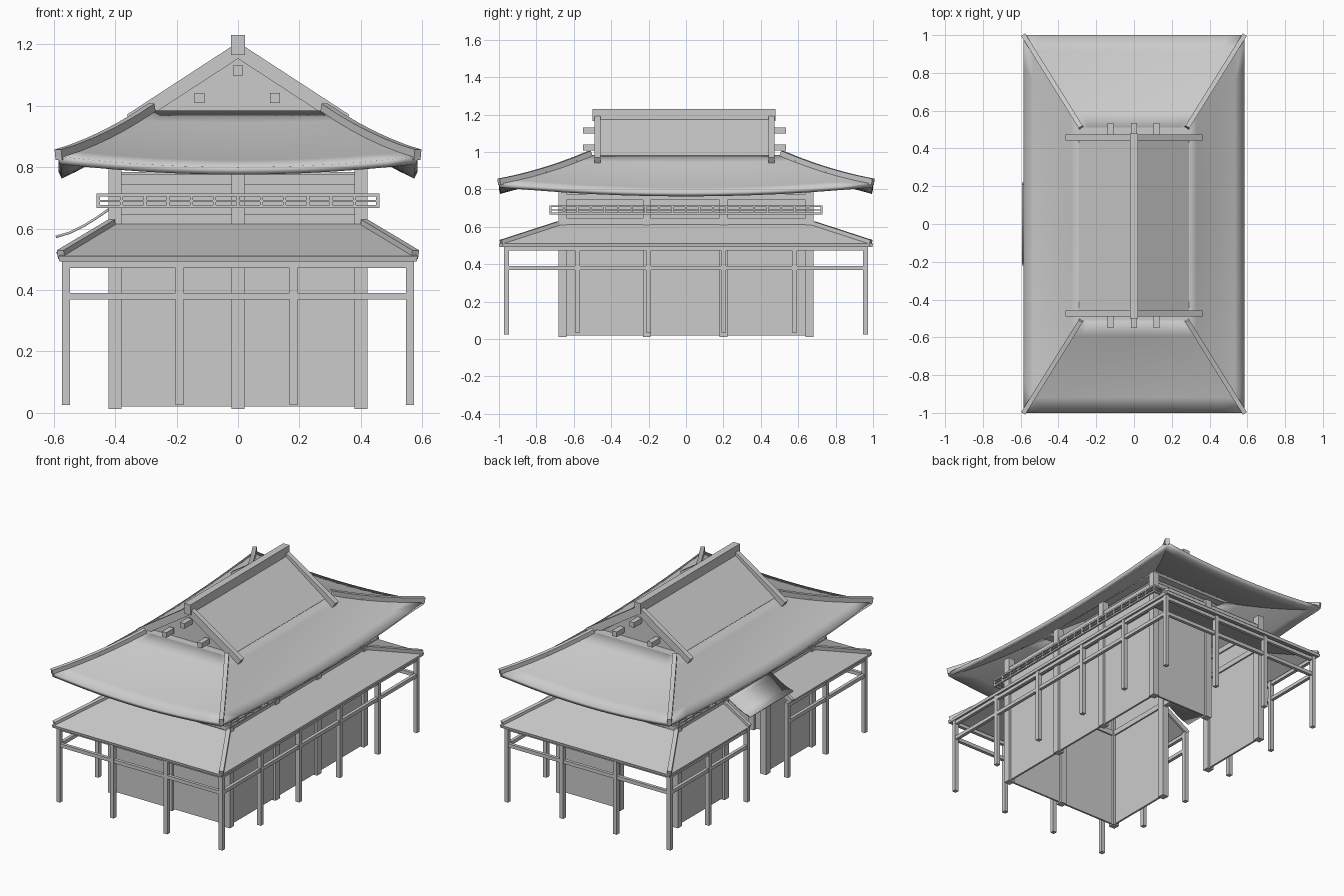
import bpy, bmesh
from mathutils import Vector, Matrix

cube = bpy.data.objects.get("Cube")
if cube:
    bpy.data.objects.remove(cube, do_unlink=True)

GREY = (0.6, 0.6, 0.6, 1)
mat = bpy.data.materials.new("plain_grey")
mat.use_nodes = True
mat.diffuse_color = GREY
mat.node_tree.nodes["Principled BSDF"].inputs["Base Color"].default_value = GREY


def finish(name, bm, thick=0, smooth=False):
    bmesh.ops.remove_doubles(bm, verts=bm.verts, dist=1e-5)
    bmesh.ops.recalc_face_normals(bm, faces=bm.faces)
    me = bpy.data.meshes.new(name)
    bm.to_mesh(me)
    bm.free()
    me.materials.append(mat)
    ob = bpy.data.objects.new(name, me)
    bpy.context.collection.objects.link(ob)
    if thick:
        mod = ob.modifiers.new("thickness", 'SOLIDIFY')
        mod.thickness = thick
        mod.offset = -1
    if smooth:
        bpy.ops.object.select_all(action='DESELECT')
        ob.select_set(True)
        bpy.context.view_layer.objects.active = ob
        bpy.ops.object.shade_smooth_by_angle()
    return ob


def box(bm, x0, x1, y0, y1, z0, z1):
    m = Matrix.Translation(((x0 + x1) / 2, (y0 + y1) / 2, (z0 + z1) / 2))
    bmesh.ops.create_cube(bm, size=1, matrix=m @ Matrix.Diagonal((x1 - x0, y1 - y0, z1 - z0, 1)))


def post(bm, x, y, w, z0, z1):
    box(bm, x - w / 2, x + w / 2, y - w / 2, y + w / 2, z0, z1)


def beam(bm, p, q, w, h):
    """Box from p to q, w wide sideways and h tall."""
    p, q = Vector(p), Vector(q)
    d = (q - p).normalized()
    side = d.cross(Vector((0, 0, 1))).normalized()
    up = side.cross(d)
    m = Matrix((d, side, up)).transposed().to_4x4()
    m.translation = (p + q) / 2
    bmesh.ops.create_cube(bm, size=1, matrix=m @ Matrix.Diagonal(((q - p).length, w, h, 1)))


def ring(bm, x, y, z, w, h):
    """Rectangular ring of four beams."""
    for s in (-1, 1):
        beam(bm, (-x - w / 2, s * y, z), (x + w / 2, s * y, z), w, h)
        beam(bm, (s * x, -y - w / 2, z), (s * x, y + w / 2, z), w, h)


def patch(bm, f, us, ss):
    """Grid of quads over f(u, s)."""
    g = [[bm.verts.new(f(u, s)) for s in ss] for u in us]
    for i in range(len(us) - 1):
        for j in range(len(ss) - 1):
            bm.faces.new((g[i][j], g[i][j + 1], g[i + 1][j + 1], g[i + 1][j]))


# Upper roof: hip skirts that sag in the middle, straight gable slopes above
GX, GY, EX, EY, GZ = 0.28, 0.51, 0.585, 1.0, 0.985
US = [i / 6 for i in range(7)]
SS = [i / 6 - 1 for i in range(13)]


def corner(u):
    return Vector((GX + (EX - GX) * u, GY + (EY - GY) * u, GZ - 0.15 * (1.4 * u - 0.4 * u * u)))


def long_side(k):
    def f(u, s):
        c = corner(u)
        return (k * c.x, s * c.y, c.z - 0.05 * u * (1 - s * s))
    return f


def short_side(k):
    def f(u, s):
        c = corner(u)
        return (s * c.x, k * c.y, c.z - 0.035 * u * (1 - s * s))
    return f


bm = bmesh.new()
for k in (-1, 1):
    patch(bm, long_side(k), US, SS)
    patch(bm, short_side(k), US, SS)
bmesh.ops.remove_doubles(bm, verts=bm.verts, dist=1e-5)
bmesh.ops.recalc_face_normals(bm, faces=bm.faces)
if sum(f.normal.z for f in bm.faces) < 0:
    bmesh.ops.reverse_faces(bm, faces=bm.faces)
finish("upper_roof_skirt", bm, 0.025, True)

bm = bmesh.new()
for k in (-1, 1):
    beam(bm, (0, k * 0.235, 1.17), (k * 0.001, k * 0.235, 1.17), 0.01, 0.01)
    beam(bm, (0, 0, 1.175), (k * 0.285, 0, 0.972), 0.93, 0.022)
    box(bm, -GX, GX, min(k * 0.45, k * GY), max(k * 0.45, k * GY), GZ - 0.02, GZ)
finish("gable_roof_slopes", bm)

# Hip ridges of the upper roof
bm = bmesh.new()
for sx in (-1, 1):
    for sy in (-1, 1):
        for a, b in zip(US, US[1:]):
            p, q = corner(a), corner(b)
            beam(bm, (sx * p.x, sy * p.y, p.z + 0.005), (sx * q.x, sy * q.y, q.z + 0.005), 0.025, 0.035)
finish("upper_hip_ridges", bm)

# Ridge, bargeboards, gable walls and protruding beam ends
bm = bmesh.new()
box(bm, -0.022, 0.022, -0.5, 0.478, 1.165, 1.23)
finish("main_ridge", bm)

boards, walls, ends = bmesh.new(), bmesh.new(), bmesh.new()
for y, k in ((-0.473, -1), (0.458, 1)):
    for s in (-1, 1):
        beam(boards, (0, y, 1.18), (s * 0.35, y, 0.952), 0.032, 0.045)
    tri = [walls.verts.new((x, y - k * 0.01, z)) for x, z in ((-GX, GZ - 0.02), (GX, GZ - 0.02), (0, 1.17))]
    walls.faces.new(tri)
    for x, z in ((-0.125, 1.025), (0, 1.115), (0.12, 1.025)):
        beam(ends, (x, y, z), (x, y + k * 0.077, z), 0.032, 0.032)
finish("bargeboards", boards)
finish("gable_walls", walls, 0.01)
finish("gable_beam_ends", ends)

# Main posts and wall panels
bm = bmesh.new()
WX, WY = 0.4, 0.66
for x in (-WX, WX):
    for y in (-WY, -0.21, 0.2, WY):
        post(bm, x, y, 0.042, 0.012, 0.84)
for y in (-WY, WY):
    post(bm, 0, y, 0.042, 0.012, 0.8)
finish("main_posts", bm)

bm = bmesh.new()
T, Z0, Z1 = 0.006, 0.02, 0.615
box(bm, WX - T, WX + T, -WY, WY, Z0, Z1)
box(bm, -WX, WX, -WY - T, -WY + T, Z0, Z1)
box(bm, 0, WX, WY - T, WY + T, Z0, Z1)
for y0, y1 in ((-WY, -0.21), (0.2, WY)):
    box(bm, -WX - T, -WX + T, y0, y1, Z0, Z1)
finish("lower_walls", bm)

bm = bmesh.new()
ring(bm, WX, WY, 0.7, 0.012, 0.17)
finish("upper_walls", bm)
bm = bmesh.new()
for z in (0.63, 0.76):
    ring(bm, WX, WY, z, 0.03, 0.033)
finish("upper_wall_beams", bm)

# Balcony railing
bm = bmesh.new()
RX, RY = 0.455, 0.725
for z, h in ((0.71, 0.01), (0.69, 0.007), (0.672, 0.01)):
    ring(bm, RX, RY, z, 0.012, h)
for s in (-1, 1):
    for i in range(13):
        post(bm, -RX + 2 * RX * i / 12, s * RY, 0.01, 0.67, 0.712)
    for i in range(1, 20):
        post(bm, s * RX, -RY + 2 * RY * i / 20, 0.01, 0.67, 0.712)
finish("balcony_railing", bm)

# Lower roof, broken on one long side for the entrance
IX, IY, IZ, OZ, GAP = 0.41, 0.68, 0.615, 0.51, 0.21
bm = bmesh.new()


def slope(*pts):
    bm.faces.new([bm.verts.new(p) for p in pts])


slope((IX, -IY, IZ), (EX, -EY, OZ), (EX, EY, OZ), (IX, IY, IZ))
for k in (-1, 1):
    slope((-IX, k * IY, IZ), (-EX, k * EY, OZ), (EX, k * EY, OZ), (IX, k * IY, IZ))
    slope((-IX, k * IY, IZ), (-EX, k * EY, OZ), (-EX, k * GAP, OZ), (-IX, k * GAP, IZ))
finish("lower_roof", bm, 0.018)

bm = bmesh.new()
for sy in (-1, 1):
    for sx in (-1, 1):
        beam(bm, (sx * IX, sy * IY, IZ), (sx * (EX - 0.008), sy * (EY - 0.012), OZ + 0.005), 0.025, 0.03)
    beam(bm, (-IX, sy * GAP, IZ), (-EX, sy * GAP, OZ), 0.02, 0.03)
finish("lower_hip_ridges", bm)

# Curved entrance canopy
bm = bmesh.new()
path = ((-0.42, 0.668), (-0.46, 0.64), (-0.505, 0.612), (-0.55, 0.59), (-0.594, 0.577))
patch(bm, lambda i, s: (path[i][0], s * 0.21, path[i][1]), range(len(path)), (-1, 1))
finish("entrance_canopy", bm, 0.008, True)

# Veranda posts, rails and eave beams
PX, PY = 0.56, 0.96
posts, rails = bmesh.new(), bmesh.new()
for s in (-1, 1):
    for x in (-PX, -0.19, 0.18, PX):
        post(posts, x, s * PY, 0.026, 0.025, 0.5)
    for y in (-0.58, -0.2, 0.2, 0.58):
        post(posts, s * PX, y, 0.026, 0.035, 0.5)
    for z in (0.38, 0.483):
        beam(rails, (-PX, s * PY, z), (PX, s * PY, z), 0.02, 0.022)
        beam(rails, (-PX, s * 0.2, z), (-PX, s * PY, z), 0.02, 0.022)
for z in (0.38, 0.483):
    beam(rails, (PX, -PY, z), (PX, PY, z), 0.02, 0.022)
finish("veranda_posts", posts)
finish("veranda_rails", rails)
